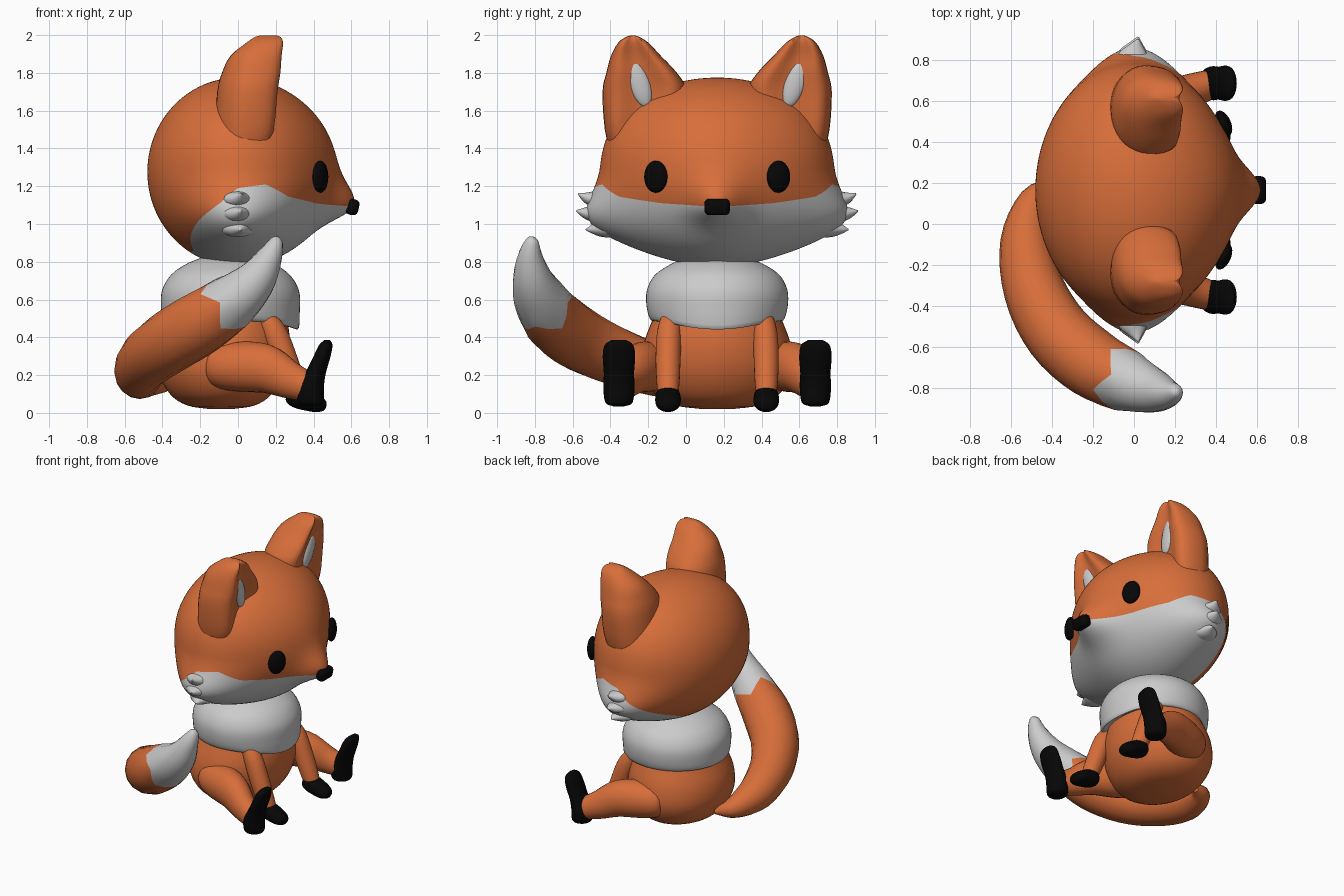
import bpy, bmesh, math
from math import sin, cos, pi, radians, exp
from mathutils import Vector, Matrix

if "Cube" in bpy.data.objects:
    bpy.data.objects.remove(bpy.data.objects["Cube"])

CY = 0.165  # symmetry plane of head and body (the tail swings to -y)


def material(name, c):
    m = bpy.data.materials.new(name)
    m.diffuse_color = (*c, 1)
    m.use_nodes = True
    m.node_tree.nodes["Principled BSDF"].inputs["Base Color"].default_value = m.diffuse_color
    return m


ORANGE = material("orange fur", (0.68, 0.155, 0.042))
WHITE = material("white fur", (0.8, 0.8, 0.8))
BLACK = material("black", (0.002, 0.002, 0.002))


def finish(name, bm, mats, angle=50):
    bmesh.ops.recalc_face_normals(bm, faces=bm.faces)
    me = bpy.data.meshes.new(name)
    bm.to_mesh(me)
    bm.free()
    for m in mats:
        me.materials.append(m)
    ob = bpy.data.objects.new(name, me)
    bpy.context.collection.objects.link(ob)
    bpy.ops.object.select_all(action='DESELECT')
    ob.select_set(True)
    bpy.context.view_layer.objects.active = ob
    bpy.ops.object.shade_smooth_by_angle(angle=radians(angle))
    return ob


def loft(name, rings, mats, split=10**6):
    """Skin closed rings; faces from ring 'split' on use the second material."""
    bm = bmesh.new()
    vs = [[bm.verts.new(p) for p in r] for r in rings]
    n = len(rings[0])
    for i in range(len(vs) - 1):
        for j in range(n):
            k = (j + 1) % n
            f = bm.faces.new((vs[i][j], vs[i][k], vs[i + 1][k], vs[i + 1][j]))
            f.material_index = int(i >= split)
    bm.faces.new(vs[0])
    bm.faces.new(vs[-1]).material_index = int(len(rings) > split)
    return finish(name, bm, mats)


def spline(pts, sub):
    """Catmull-Rom through tuples of any length."""
    P = [Vector(p) for p in pts]
    P = [2 * P[0] - P[1]] + P + [2 * P[-1] - P[-2]]
    out = []
    for i in range(1, len(P) - 2):
        a, b, c, d = P[i - 1:i + 3]
        for k in range(sub):
            t = k / sub
            out.append(0.5 * (2 * b + (c - a) * t + (2 * a - 5 * b + 4 * c - d) * t * t
                              + (3 * b - a - 3 * c + d) * t ** 3))
    return out + [P[-2]]


def rings_along(pts, side=1, flat=False, n=24, sub=4):
    """Elliptic rings from (x, y offset, z, ra, rb); flat keeps them horizontal."""
    S = spline(pts, sub)
    C = [Vector((p[0], CY + side * p[1], p[2])) for p in S]
    rings = []
    for i, p in enumerate(S):
        if flat:
            u, v = Vector((1, 0, 0)), Vector((0, 1, 0))
        else:
            t = (C[min(i + 1, len(C) - 1)] - C[max(i - 1, 0)]).normalized()
            u = Vector((0, 0, 1)).cross(t).normalized()
            v = t.cross(u)
        ra, rb = max(p[3], 0.004), max(p[4], 0.004)
        rings.append([C[i] + u * ra * cos(2 * pi * j / n) + v * rb * sin(2 * pi * j / n)
                      for j in range(n)])
    return rings


def ball(name, loc, r, mat, rot=(0, 0, 0)):
    bm = bmesh.new()
    M = Matrix.Translation(loc)
    for a, ax in zip(rot, 'XYZ'):
        M = M @ Matrix.Rotation(radians(a), 4, ax)
    bmesh.ops.create_uvsphere(bm, u_segments=24, v_segments=16, radius=1,
                              matrix=M @ Matrix.Diagonal((*r, 1)))
    return finish(name, bm, [mat])


# Head: ellipsoid whose middle ring follows the edge of the white muzzle
EDGE = [(0, -.37), (30, -.33), (55, -.26), (72, -.13), (90, -.17), (103, -.34),
        (119, -.5), (137, -.7), (150, -.83), (181, -.86)]


def edge_elevation(a):
    d = abs(math.degrees((a + pi) % (2 * pi) - pi))
    for (d0, w0), (d1, w1) in zip(EDGE, EDGE[1:]):
        if d0 <= d <= d1:
            return math.asin(w0 + (w1 - w0) * (d - d0) / (d1 - d0))


def head_point(a, el):
    u, v, w = cos(el) * cos(a), cos(el) * sin(a), sin(el)
    x, y, z = 0.48 * u, 0.61 * v, 1.275 + 0.5 * w
    y *= 1 + 0.08 * max(0, w)
    y += 0.19 * cos(el) * sin(a) * abs(sin(a)) ** 3 * exp(-((z - .98) / .13) ** 2 / 2)  # cheeks
    if u > 0:                                                          # face and snout
        x += 0.045 * u * u * exp(-(y / 0.35) ** 2)
        sz = 0.1 if z > 1.09 else 0.06
        x += 0.125 * exp(-(y / 0.1) ** 2 / 2 - ((z - 1.09) / sz) ** 2 / 2)
    return Vector((x, CY + y, z))


N, UP, DOWN = 144, 40, 24
head = []
for i in range(UP + DOWN + 1):
    ring = []
    for j in range(N):
        a = 2 * pi * j / N
        e = edge_elevation(a)
        if i <= UP:
            el = 1.56 + (e - 1.56) * i / UP
        else:
            el = e + (-1.56 - e) * (i - UP) / DOWN
        ring.append(head_point(a, el))
    head.append(ring)
loft("head", head, [ORANGE, WHITE], UP)

# Nose
bm = bmesh.new()
bmesh.ops.create_cube(bm, size=1, matrix=Matrix.Translation((0.605, CY, 1.09))
                      @ Matrix.Rotation(radians(12), 4, 'Y') @ Matrix.Diagonal((.07, .135, .085, 1)))
bmesh.ops.bevel(bm, geom=bm.edges[:], offset=0.025, segments=3, affect='EDGES', profile=0.5)
finish("nose", bm, [BLACK])

# Torso
loft("torso", rings_along([(-.09, 0, .02, .06, .08), (-.09, 0, .04, .18, .22), (-.09, 0, .1, .27, .33),
                           (-.085, 0, .22, .335, .395), (-.07, 0, .36, .345, .39), (-.05, 0, .5, .31, .34),
                           (-.05, 0, .6, .29, .3)], flat=True, n=48), [ORANGE])

# Chest ruff, dipping at the front
ruff = rings_along([(-.04, 0, .5, .3, .31), (-.04, 0, .49, .355, .35), (-.04, 0, .56, .368, .373),
                    (-.04, 0, .65, .362, .372), (-.04, 0, .73, .315, .33), (-.04, 0, .785, .24, .25),
                    (-.04, 0, .82, .16, .17)], flat=True, n=64)
for r in ruff[:7]:
    for p in r:
        p.z -= 0.05 * max(0, (p.x + .04) / .36) ** 3
loft("chest_ruff", ruff, [WHITE])

for s, tag in ((-1, "right"), (1, "left")):
    # Ears, with the front hollowed
    ear = rings_along([
        (.02, .38, 1.36, .13, .18), (.04, .4, 1.5, .16, .195), (.055, .385, 1.7, .165, .222),
        (.075, .4, 1.8, .16, .187), (.1, .43, 1.89, .14, .132), (.145, .444, 1.96, .1, .08),
        (.16, .447, 1.99, .07, .035), (.16, .447, 1.999, .04, .01)], s, True, 36, 3)
    for r in ear:
        lo, hi = min(p.x for p in r), max(p.x for p in r)
        for p in r:
            c = (2 * p.x - lo - hi) / (hi - lo)
            if c > 0:
                p.x = (lo + hi) / 2 + (hi - lo) / 2 * (1.6 * c - 0.85 * c ** 4)
    loft("ear_" + tag, ear, [ORANGE])
    ball("inner_ear_" + tag, (.182, CY + s * .412, 1.745), (.028, .055, .13), WHITE, (-s * 18, 3, 0))
    # Eyes
    ball("eye_" + tag, (.436, CY + s * .325, 1.25), (.035, .066, .085), BLACK, (0, 0, s * 25))
    # Cheek tufts
    for k, (z, base, tip, dz) in enumerate(((1.13, .64, .735, .03), (1.055, .65, .745, .015),
                                            (.975, .6, .695, -.005))):
        loft(f"cheek_tuft_{tag}_{k}", rings_along([
            (0, base - .08, z, .1, .045), (0, base, z, .085, .045), (.01, base + .05, z + dz * .3, .045, .03),
            (.02, tip, z + dz, .004, .004)], s, n=16, sub=3), [WHITE])
    # Front legs and paws
    loft("front_leg_" + tag, rings_along([
        (.14, .245, .51, .05, .05), (.195, .255, .42, .064, .066), (.25, .26, .28, .066, .066),
        (.3, .26, .15, .06, .06), (.33, .26, .08, .05, .05)], s), [ORANGE])
    loft("front_paw_" + tag, rings_along([
        (.265, .26, .115, .01, .01), (.275, .26, .11, .05, .045), (.31, .26, .09, .065, .062),
        (.38, .26, .063, .068, .055), (.43, .26, .045, .06, .043), (.46, .26, .035, .035, .025),
        (.467, .26, .033, .005, .005)], s), [BLACK])
    # Hind legs and upright feet
    loft("hind_leg_" + tag, rings_along([
        (-.16, .3, .24, .02, .02), (-.13, .31, .24, .1, .1), (-.02, .35, .245, .125, .13),
        (.14, .42, .235, .11, .13), (.27, .48, .175, .085, .1), (.39, .52, .13, .07, .075)], s), [ORANGE])
    loft("hind_foot_" + tag, rings_along([
        (.39, .52, .035, .03, .03), (.385, .52, .055, .068, .072), (.385, .52, .14, .07, .083),
        (.41, .52, .21, .055, .08), (.445, .52, .3, .045, .086), (.465, .52, .36, .035, .075),
        (.472, .52, .385, .015, .04)], s, True), [BLACK])

# Tail with a zigzag-edged white tip
path = [(-.38, .2, .13, .02), (-.48, .12, .155, .075), (-.525, -.08, .2, .125), (-.485, -.32, .28, .15),
        (-.37, -.53, .37, .165), (-.2, -.68, .475, .168), (-.03, -.765, .59, .145), (.09, -.81, .7, .11),
        (.165, -.825, .82, .07), (.205, -.815, .91, .035), (.215, -.81, .93, .006)]
tail = rings_along([(x, y - CY, z, r, r) for x, y, z, r in path], n=16, sub=4)
CUT = 23
step = Vector(path[6][:3]) - Vector(path[5][:3])
for off in (-1, 0, 1):
    for j, p in enumerate(tail[CUT + off]):
        p += step * (0.2, 0, -0.2, 0)[j % 4] * (1 if off == 0 else 0.6)
loft("tail", tail, [ORANGE, WHITE], CUT)
